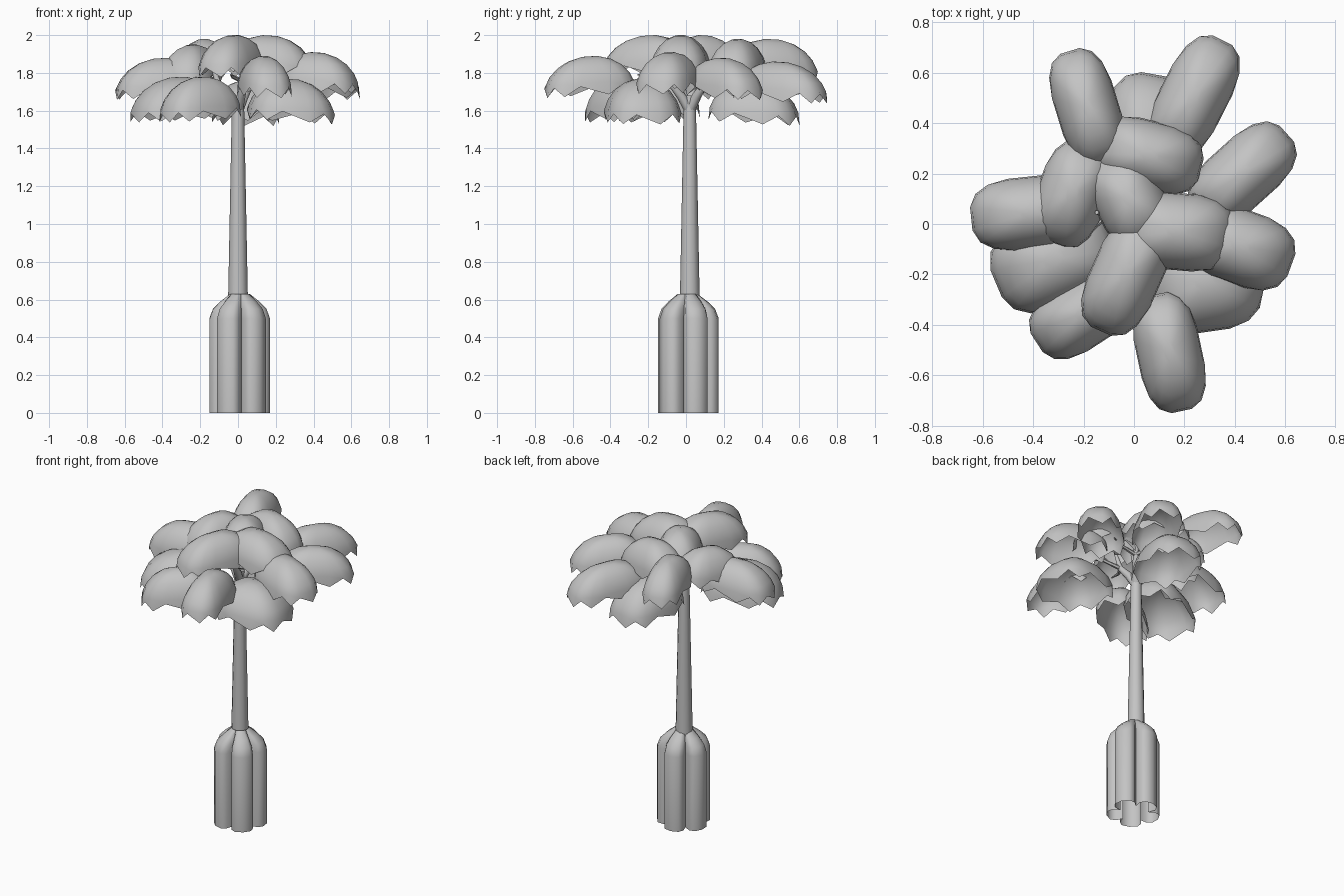
import bpy, bmesh, math
from mathutils import Vector

cube = bpy.data.objects.get("Cube")
if cube:
    bpy.data.objects.remove(cube)

grey = bpy.data.materials.new("plain_grey")
grey.use_nodes = True
GREY = (0.55, 0.55, 0.55, 1)
grey.diffuse_color = GREY
grey.node_tree.nodes["Principled BSDF"].inputs["Base Color"].default_value = GREY


def finish(name, bm, angle=50):
    """Turn a bmesh into a smooth-shaded object."""
    bmesh.ops.recalc_face_normals(bm, faces=bm.faces)
    mesh = bpy.data.meshes.new(name)
    bm.to_mesh(mesh)
    bm.free()
    mesh.materials.append(grey)
    obj = bpy.data.objects.new(name, mesh)
    bpy.context.collection.objects.link(obj)
    bpy.ops.object.select_all(action='DESELECT')
    obj.select_set(True)
    bpy.context.view_layer.objects.active = obj
    bpy.ops.object.shade_smooth_by_angle(angle=math.radians(angle))


def loft(bm, rings):
    """Skin equal rings of points and return their vertices."""
    loops = [[bm.verts.new(p) for p in ring] for ring in rings]
    n = len(loops[0])
    for a, b in zip(loops, loops[1:]):
        for i in range(n):
            j = (i + 1) % n
            bm.faces.new((a[i], a[j], b[j], b[i]))
    return loops


# Buttressed base: five rounded lobes closing in on the trunk, open below
LOBE = {-36: 0.09, -29: 0.135, -18: 0.16, 0: 0.166, 18: 0.16, 29: 0.135}


def base_ring(z, scale, roundness, radius):
    ring = []
    for lobe in range(5):
        for off, r in LOBE.items():
            a = math.radians(23 + 72 * lobe + off)
            d = r * scale * (1 - roundness) + radius * roundness
            ring.append((0.01 + d * math.cos(a), 0.008 + d * math.sin(a), z))
    return ring


bm = bmesh.new()
loft(bm, [base_ring(0, 1, 0, 0), base_ring(0.5, 1, 0, 0),
          base_ring(0.55, 0.9, 0.1, 0.12), base_ring(0.59, 0.68, 0.3, 0.09),
          base_ring(0.63, 0.5, 1, 0.052)])
finish("trunk_base", bm)


# Trunk and branches: tapered round tubes
def tube(name, points, radii, sides=8):
    bm = bmesh.new()
    pts = [Vector(p) for p in points]
    rings = []
    for i, p in enumerate(pts):
        axis = pts[min(i + 1, len(pts) - 1)] - pts[max(i - 1, 0)]
        turn = axis.to_track_quat('Z', 'Y')
        rings.append([p + turn @ Vector((radii[i] * math.cos(t), radii[i] * math.sin(t), 0))
                      for t in (math.tau * k / sides for k in range(sides))])
    loops = loft(bm, rings)
    bm.faces.new(loops[0])
    bm.faces.new(loops[-1])
    finish(name, bm)


tube("trunk", [(0, 0.02, 0.5), (0, 0.02, 0.62), (0, 0.02, 1.6), (0, 0.02, 1.68)],
     [0.054, 0.052, 0.033, 0.03], 12)

# Three main forks, each splitting into twigs
for i in range(3):
    def reach(turn, r, z):
        a = math.radians(50 + 120 * i + turn)
        return (r * math.cos(a), 0.02 + r * math.sin(a), z)

    fork = reach(0, 0.11, 1.75)
    tube(f"branch_{i + 1}", [(0, 0.02, 1.6), reach(0, 0.05, 1.68), fork, reach(0, 0.15, 1.88)],
         [0.028, 0.025, 0.018, 0.008])
    for side, turn in (("left", 28), ("right", -28)):
        tube(f"twig_{side}_{i + 1}", [fork, reach(turn, 0.2, 1.78), reach(turn, 0.28, 1.79)],
             [0.014, 0.01, 0.004], 6)


# Leaf clumps: open half-ellipsoid shells with a scalloped rim
def leaf(name, x, y, top, heading, length, width, height):
    bm = bmesh.new()
    n = 16
    ca, sa = math.cos(math.radians(heading)), math.sin(math.radians(heading))

    def ring(degrees, tooth):
        phi = math.radians(degrees)
        pts = []
        for k in range(n):
            t = math.tau * (k + 0.5) / n
            c, s = math.cos(t), math.sin(t)
            u = math.sin(phi) * math.copysign(abs(c) ** 0.7, c)
            v = math.sin(phi) * math.copysign(abs(s) ** 0.7, s)
            lx, ly = u * length / 2, v * width / 2
            dip = height * (1 - math.cos(phi)) + 0.015 * u
            dip += tooth if k % 2 == 0 else -tooth
            pts.append((x + lx * ca - ly * sa, y + lx * sa + ly * ca, top - dip))
        return pts

    loops = loft(bm, [ring(10, 0), ring(28, 0), ring(45, 0), ring(62, 0), ring(75, 0), ring(88, 0.025)])
    bm.faces.new(loops[0])
    finish(name, bm, 60)


# x, y, top height, heading, length, width
LEAVES = {
    "upper": [(0.17, -0.03, 2.0, -5, 0.46, 0.31), (-0.03, -0.2, 2.0, 246, 0.5, 0.28),
              (0.06, 0.27, 1.98, -15, 0.43, 0.28), (-0.02, 0.1, 2.0, 116, 0.4, 0.28),
              (-0.245, 0.12, 1.95, 250, 0.43, 0.28), (-0.185, 0.46, 1.98, 107, 0.48, 0.25)],
    "middle": [(0.235, 0.5, 1.86, 63, 0.52, 0.27), (0.43, 0.2, 1.88, 42, 0.48, 0.27),
               (0.42, -0.09, 1.91, -20, 0.44, 0.3), (-0.41, 0.045, 1.88, 186, 0.48, 0.29),
               (0.14, -0.51, 1.89, -78, 0.48, 0.26)],
    "lower": [(-0.32, -0.14, 1.78, 203, 0.5, 0.37), (-0.2, -0.35, 1.78, 213, 0.45, 0.28),
              (0.28, -0.23, 1.77, 8, 0.46, 0.4), (0.04, 0.36, 1.76, 80, 0.48, 0.34)],
}
for tier, spots in LEAVES.items():
    for i, spot in enumerate(spots, 1):
        leaf(f"{tier}_leaf_{i}", *spot, height=0.21 if tier == "lower" else 0.19)
